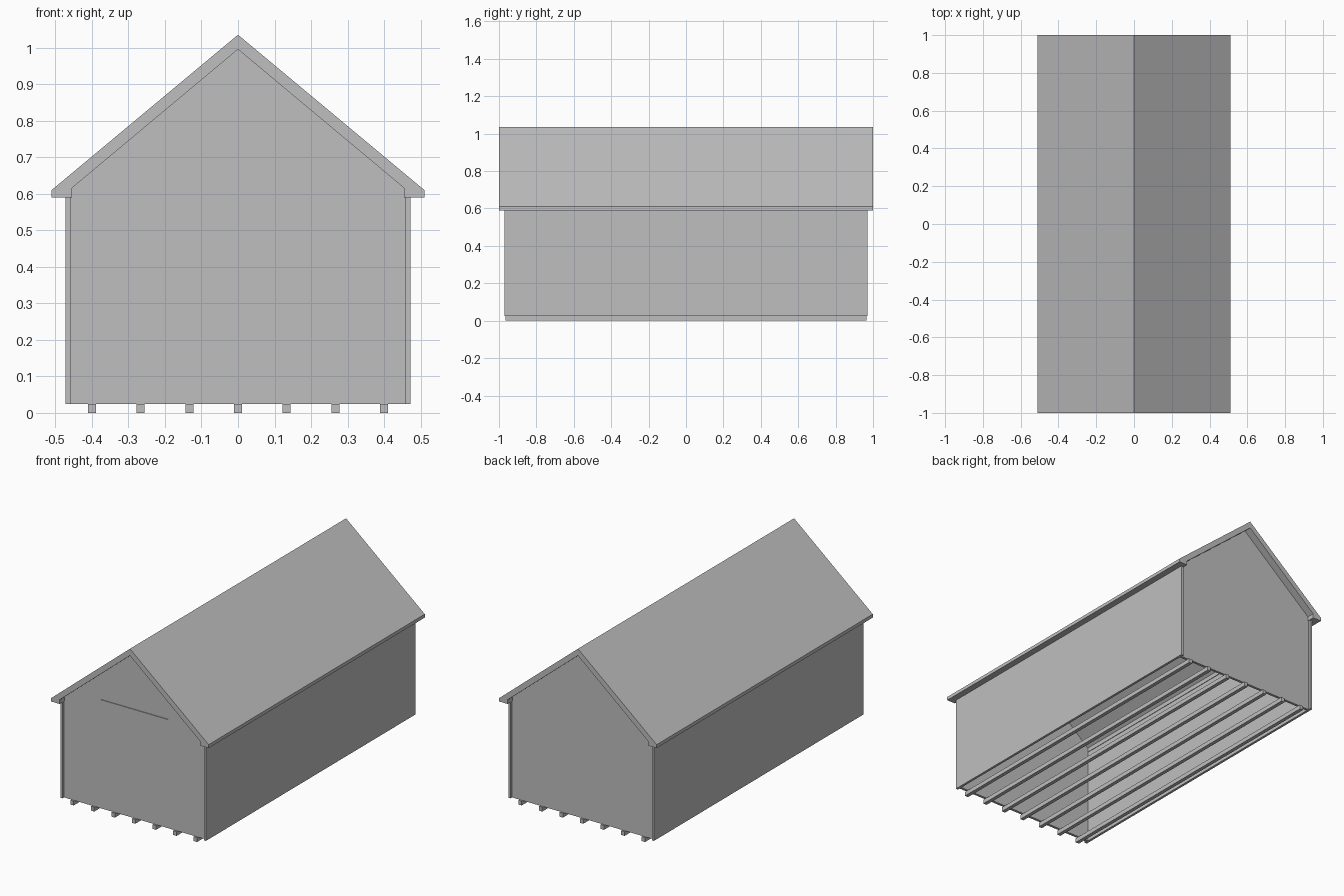
import bpy
import bmesh

cube = bpy.data.objects.get("Cube")
if cube:
    bpy.data.objects.remove(cube, do_unlink=True)

GREY = 0.52
grey = bpy.data.materials.new("plain grey")
grey.use_nodes = True
grey.diffuse_color = (GREY, GREY, GREY, 1)
grey.node_tree.nodes["Principled BSDF"].inputs["Base Color"].default_value = (GREY, GREY, GREY, 1)


def extrude_profile(name, profile, y0, y1):
    """Extrude an x-z outline from y0 to y1 as a closed solid."""
    bm = bmesh.new()
    face = bm.faces.new([bm.verts.new((x, y0, z)) for x, z in profile])
    result = bmesh.ops.extrude_face_region(bm, geom=[face])
    moved = [v for v in result["geom"] if isinstance(v, bmesh.types.BMVert)]
    bmesh.ops.translate(bm, verts=moved, vec=(0, y1 - y0, 0))
    bmesh.ops.recalc_face_normals(bm, faces=bm.faces)
    mesh = bpy.data.meshes.new(name)
    bm.to_mesh(mesh)
    bm.free()
    mesh.materials.append(grey)
    obj = bpy.data.objects.new(name, mesh)
    bpy.context.scene.collection.objects.link(obj)
    return obj


def box(name, x0, x1, y0, y1, z0, z1):
    return extrude_profile(name, [(x0, z0), (x1, z0), (x1, z1), (x0, z1)], y0, y1)


def mirrored(half):
    """Complete a half outline that starts and ends off the centre line."""
    return half + [(-x, z) for x, z in reversed(half)]


WALL_BASE = 0.025
INNER = 0.458
EAVE_IN = 0.615
RIDGE_IN = 0.995

# Pitched roof shell with boxed eaves
right_slope = [(0.455, EAVE_IN), (0.455, 0.59), (0.51, 0.59), (0.51, 0.61)]
left_slope = [(-x, z) for x, z in reversed(right_slope)]
extrude_profile("roof", [(0, RIDGE_IN)] + right_slope + [(0, 1.035)] + left_slope, -1, 1)

# Long side walls
for side, sign in (("left", 1), ("right", -1)):
    x0, x1 = sorted((sign * INNER, sign * 0.472))
    box(side + "_wall", x0, x1, -0.97, 0.97, WALL_BASE, 0.6)

# Gable walls, set slightly inside the side wall ends
gable = [(-INNER, WALL_BASE), (INNER, WALL_BASE), (INNER, EAVE_IN),
         (0, RIDGE_IN), (-INNER, EAVE_IN)]
extrude_profile("front_gable", gable, -0.955, -0.94)
extrude_profile("back_gable", gable, 0.94, 0.955)

# Thin blank panel on the front gable
box("front_panel", -0.22, 0.22, -0.959, -0.954, 0.572, 0.663)

# Floor runners under the open base
for i in range(-3, 4):
    x = i * 0.1333
    box("floor_runner", x - 0.011, x + 0.011, -0.965, 0.965, 0, WALL_BASE)
